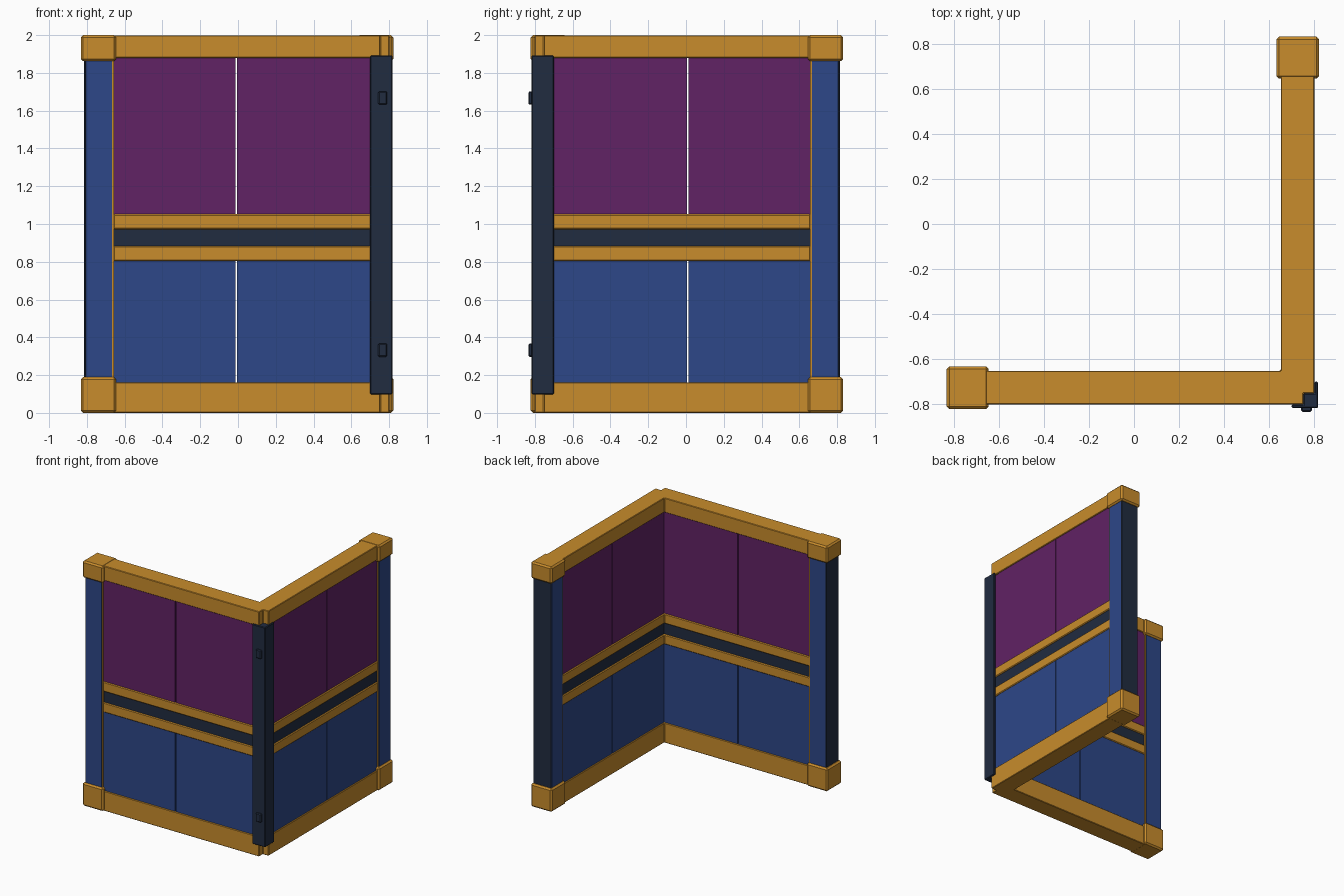
import bpy, bmesh

if "Cube" in bpy.data.objects:
    bpy.data.objects.remove(bpy.data.objects["Cube"])

# Colours
def mat(name, rgb):
    m = bpy.data.materials.new(name)
    m.diffuse_color = (*rgb, 1)
    m.use_nodes = True
    m.node_tree.nodes["Principled BSDF"].inputs["Base Color"].default_value = m.diffuse_color
    return m

GOLD = mat("gold", (0.578, 0.262, 0.025))
BLUE = mat("blue", (0.026, 0.063, 0.246))
DARK = mat("dark_navy", (0.015, 0.025, 0.051))
PURPLE = mat("purple", (0.120, 0.016, 0.130))

C = 0.727  # centre line of both walls: y = -C and x = C


def prism(name, outline, z0, z1, material, bevel=0.0):
    """Extrude a plan outline between two heights."""
    bm = bmesh.new()
    face = bm.faces.new([bm.verts.new((x, y, z0)) for x, y in outline])
    ext = bmesh.ops.extrude_face_region(bm, geom=[face])
    verts = [v for v in ext["geom"] if isinstance(v, bmesh.types.BMVert)]
    bmesh.ops.translate(bm, verts=verts, vec=(0, 0, z1 - z0))
    bmesh.ops.recalc_face_normals(bm, faces=bm.faces)
    mesh = bpy.data.meshes.new(name)
    bm.to_mesh(mesh)
    bm.free()
    mesh.materials.append(material)
    ob = bpy.data.objects.new(name, mesh)
    bpy.context.collection.objects.link(ob)
    if bevel:
        mod = ob.modifiers.new("bevel", "BEVEL")
        mod.width = bevel
        mod.segments = 1
    return ob


def box(name, x0, x1, y0, y1, z0, z1, material, bevel=0.0):
    return prism(name, [(x0, y0), (x1, y0), (x1, y1), (x0, y1)], z0, z1, material, bevel)


def both(name, x0, x1, half, z0, z1, material, bevel=0.0):
    """The same box on the front wall and, mirrored on the diagonal, the side wall."""
    box("front_" + name, x0, x1, -C - half, -C + half, z0, z1, material, bevel)
    box("side_" + name, C - half, C + half, -x1, -x0, z0, z1, material, bevel)


def corner_run(name, half, end, z0, z1, material, bevel=0.0):
    """L-shaped run along both walls, notched at the outer corner for the post."""
    o, i, n = C + half, C - half, 0.752
    prism(name, [(-end, -o), (n, -o), (n, -n), (o, -n), (o, end),
                 (i, end), (i, -i), (-end, -i)], z0, z1, material, bevel)


# Sill, head beam and the double rail with its dark band
corner_run("bottom_beam", 0.075, 0.66, 0.0, 0.162, GOLD, 0.004)
corner_run("top_beam", 0.075, 0.66, 1.88, 1.998, GOLD, 0.004)
corner_run("lower_rail", 0.075, 0.66, 0.803, 0.883, GOLD, 0.006)
corner_run("upper_rail", 0.075, 0.66, 0.972, 1.052, GOLD, 0.006)
corner_run("rail_band", 0.066, 0.66, 0.878, 0.977, DARK)

# Wall panels, two per wall in each tier, with a thin open joint
for tier, z0, z1, m in (("lower", 0.155, 0.81, BLUE), ("upper", 1.045, 1.885, PURPLE)):
    both(tier + "_outer_panel", -0.662, -0.014, 0.067, z0, z1, m)
    both(tier + "_inner_panel", -0.005, 0.672, 0.067, z0, z1, m)
    box(tier + "_corner_fill", 0.67, 0.748, -0.79, -0.67, z0, z1, m)
    box(tier + "_corner_fill_side", 0.67, 0.79, -0.748, -0.67, z0, z1, m)

# End posts: gold trim, blue body, dark end plate, gold caps
both("post_trim", -0.672, -0.657, 0.076, 0.15, 1.89, GOLD)
both("post_body", -0.806, -0.668, 0.081, 0.15, 1.90, BLUE)
both("post_end_plate", -0.815, -0.806, 0.081, 0.15, 1.90, DARK, 0.003)
both("post_foot_cap", -0.832, -0.645, 0.095, 0.0, 0.19, GOLD, 0.012)
both("post_head_cap", -0.832, -0.645, 0.095, 1.862, 2.0, GOLD, 0.012)

# Corner post seated in the notch of the beams
a, b, n = 0.70, 0.818, 0.752
i = 0.802
prism("corner_post", [(a, -b), (b, -b), (b, -a), (i, -a), (i, -n),
                      (n, -n), (n, -i), (a, -i)], 0.098, 1.892, DARK, 0.005)

# Bolts on the front of the corner post
for k, z in enumerate((0.332, 1.667)):
    box("post_bolt_%d" % (k + 1), 0.742, 0.79, -0.834, -0.81,
        z - 0.035, z + 0.035, DARK, 0.006)
